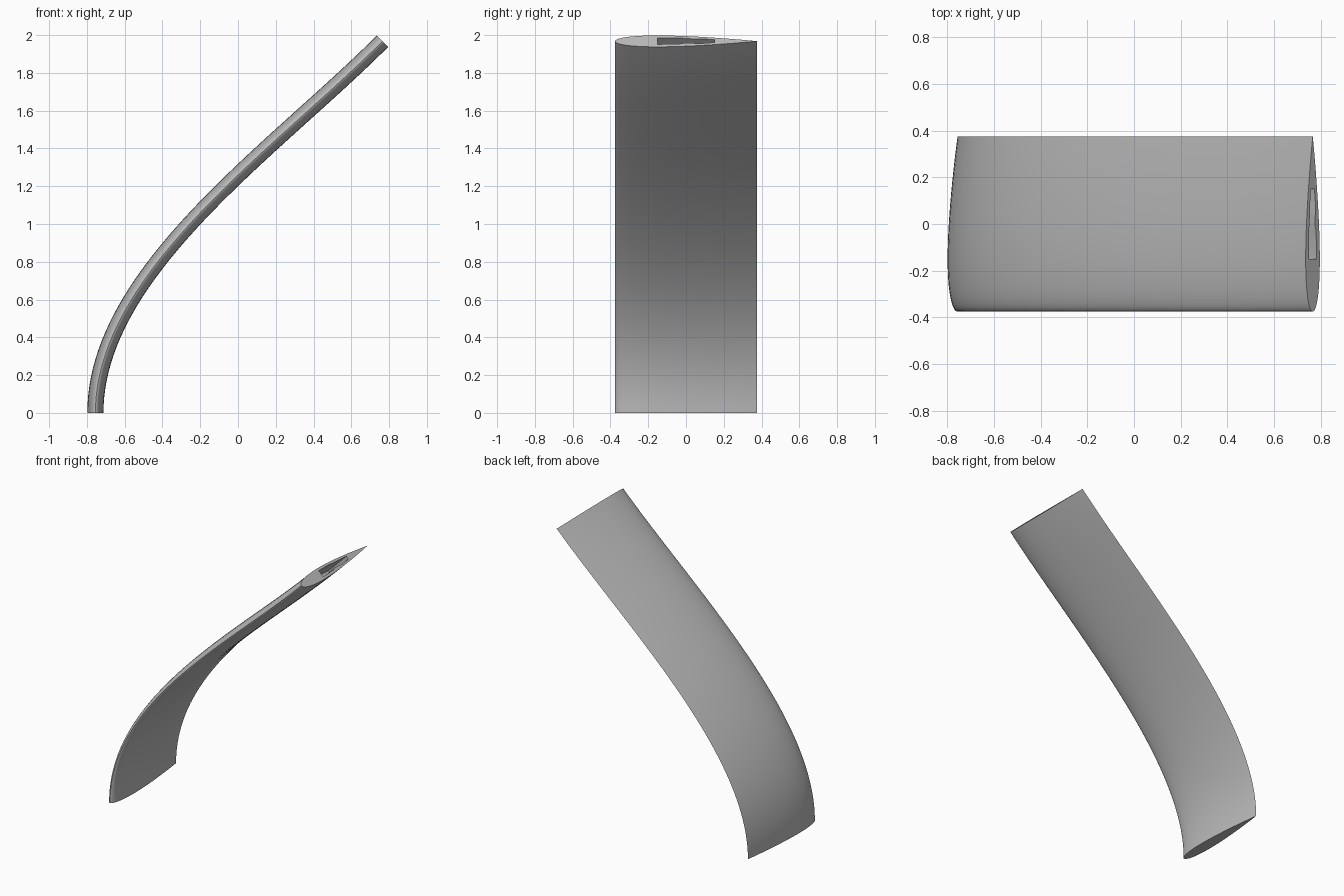
import bpy, bmesh, math
from mathutils import Vector

cube = bpy.data.objects.get("Cube")
if cube:
    bpy.data.objects.remove(cube)

CHORD, THICK = 0.75, 0.114
SPAN_STEPS, FOIL_STEPS = 48, 28
POCKET_DEPTH = 0.2

# Spine control points in the x-z plane: upright at the root, leaning at the tip
SPINE = [Vector(p) for p in ((-0.755, 0, 0), (-0.755, 0, 0.75), (0.2, 0, 1.4), (0.765, 0, 1.968))]

# Stepped socket outline in the tip: (chordwise, across the thickness)
SOCKET = [(-0.15, -0.024), (-0.03, -0.024), (0.0, -0.019), (0.15, -0.013),
          (0.15, 0.010), (0.07, 0.018), (0.0, 0.012), (-0.03, 0.020), (-0.15, 0.024)]


def spine(t):
    a, b, c, d = SPINE
    s = 1 - t
    point = a * s**3 + b * 3 * s * s * t + c * 3 * s * t * t + d * t**3
    tangent = ((b - a) * s * s + (c - b) * 2 * s * t + (d - c) * t * t).normalized()
    return point, tangent


def half_thickness(u):
    return 5 * THICK * CHORD * (0.2969 * math.sqrt(u) - 0.126 * u - 0.3516 * u**2
                                + 0.2843 * u**3 - 0.1036 * u**4)


def foil_profile():
    # Closed loop from trailing edge, over one side, around the nose and back
    pts = []
    for i in range(2 * FOIL_STEPS):
        angle = math.pi * i / FOIL_STEPS
        u = (1 + math.cos(angle)) / 2
        side = 1 if i < FOIL_STEPS else -1
        pts.append(((u - 0.5) * CHORD, side * half_thickness(u) if i else 0))
    return pts


def add_ring(bm, profile, point, tangent):
    across = Vector((tangent.z, 0, -tangent.x))
    return [bm.verts.new(point + Vector((0, y, 0)) + across * n) for y, n in profile]


def bridge(bm, lower, upper):
    for i in range(len(lower)):
        j = (i + 1) % len(lower)
        bm.faces.new((lower[i], lower[j], upper[j], upper[i]))


def loop_edges(bm, ring):
    return [bm.edges.get((ring[i], ring[i - 1])) for i in range(len(ring))]


bm = bmesh.new()

# Swept blade skin with a closed root
foil = foil_profile()
rings = [add_ring(bm, foil, *spine(i / SPAN_STEPS)) for i in range(SPAN_STEPS + 1)]
for lower, upper in zip(rings, rings[1:]):
    bridge(bm, lower, upper)
bm.faces.new(rings[0])

# Socket sunk into the tip
tip, direction = spine(1)
mouth = add_ring(bm, SOCKET, tip, direction)
floor = add_ring(bm, SOCKET, tip - direction * POCKET_DEPTH, direction)
bridge(bm, floor, mouth)
bm.faces.new(floor)

# Flat tip cap around the socket mouth
bmesh.ops.triangle_fill(bm, use_beauty=True, normal=direction,
                        edges=loop_edges(bm, rings[-1]) + loop_edges(bm, mouth))
bmesh.ops.recalc_face_normals(bm, faces=bm.faces)

mesh = bpy.data.meshes.new("curved_blade")
bm.to_mesh(mesh)
bm.free()
blade = bpy.data.objects.new("curved_blade", mesh)
bpy.context.collection.objects.link(blade)

# Plain grey finish
grey = bpy.data.materials.new("plain_grey")
grey.use_nodes = True
colour = (0.5, 0.5, 0.5, 1)
grey.diffuse_color = colour
grey.node_tree.nodes["Principled BSDF"].inputs["Base Color"].default_value = colour
mesh.materials.append(grey)

bpy.ops.object.select_all(action='DESELECT')
blade.select_set(True)
bpy.context.view_layer.objects.active = blade
bpy.ops.object.shade_smooth_by_angle(angle=math.radians(35))
